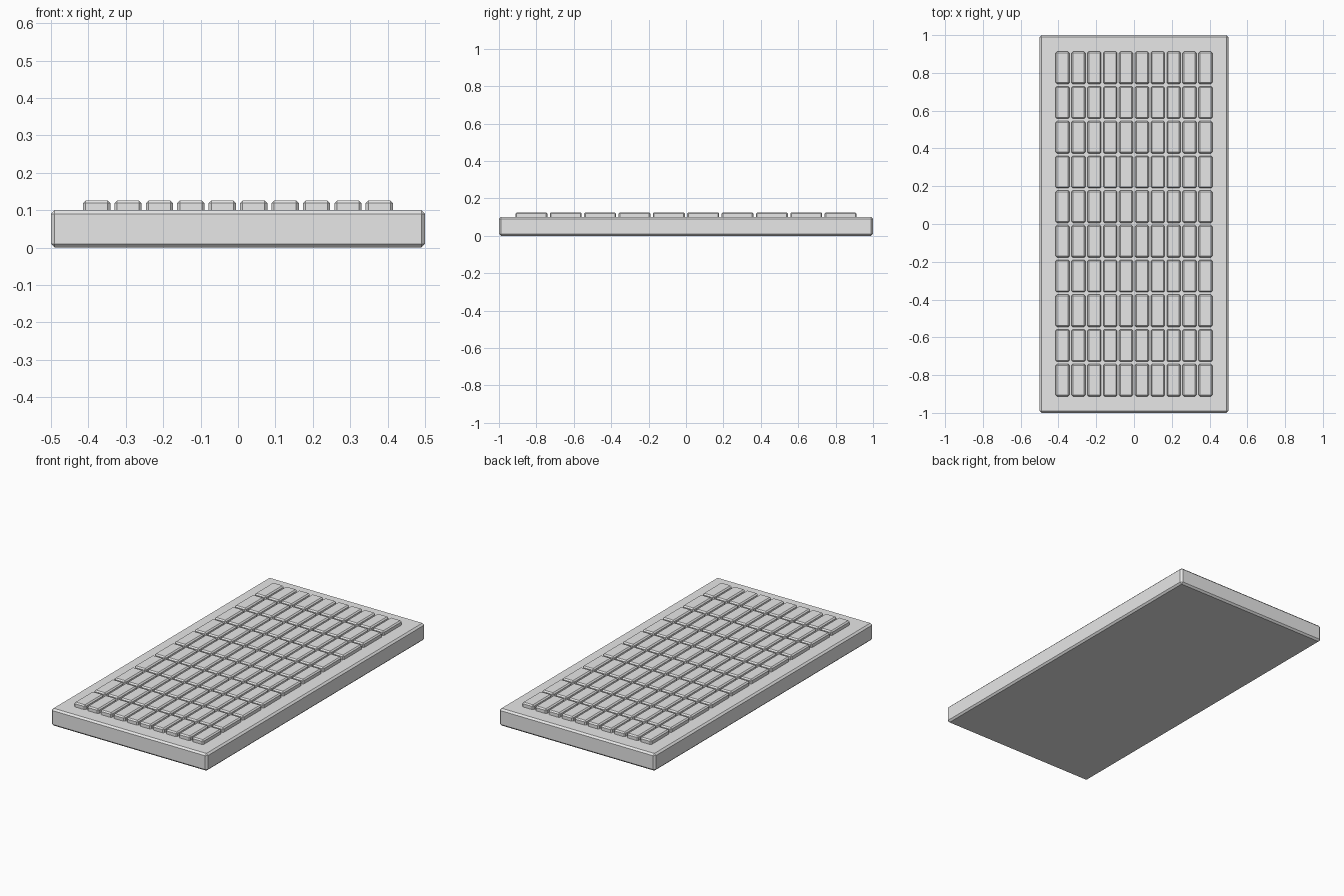
import bpy

if "Cube" in bpy.data.objects:
    bpy.data.objects.remove(bpy.data.objects["Cube"], do_unlink=True)

grey = bpy.data.materials.new("light_grey")
grey.use_nodes = True
color = (0.8, 0.8, 0.8, 1)
grey.diffuse_color = color
grey.node_tree.nodes["Principled BSDF"].inputs["Base Color"].default_value = color


def chamfered_box(name, size, location, chamfer):
    bpy.ops.mesh.primitive_cube_add(size=1, location=location)
    box = bpy.context.object
    box.name = name
    box.scale = size
    bpy.ops.object.transform_apply(location=False, rotation=False, scale=True)
    box.data.materials.append(grey)
    bevel = box.modifiers.new("chamfer", "BEVEL")
    bevel.width = chamfer
    bevel.segments = 1
    return box


def repeat(obj, name, count, offset):
    array = obj.modifiers.new(name, "ARRAY")
    array.count = count
    array.use_relative_offset = False
    array.use_constant_offset = True
    array.constant_offset_displace = offset


# Base slab
chamfered_box("base_slab", (1, 2, 0.1), (0, 0, 0.05), 0.01)

# Grid of raised tiles, sunk slightly into the slab
COUNT, STEP_X, STEP_Y = 10, 0.084, 0.1837
half = (COUNT - 1) / 2
tiles = chamfered_box("raised_tiles", (0.073, 0.171, 0.04),
                      (-half * STEP_X, -half * STEP_Y, 0.1055), 0.007)
repeat(tiles, "columns", COUNT, (STEP_X, 0, 0))
repeat(tiles, "rows", COUNT, (0, STEP_Y, 0))
